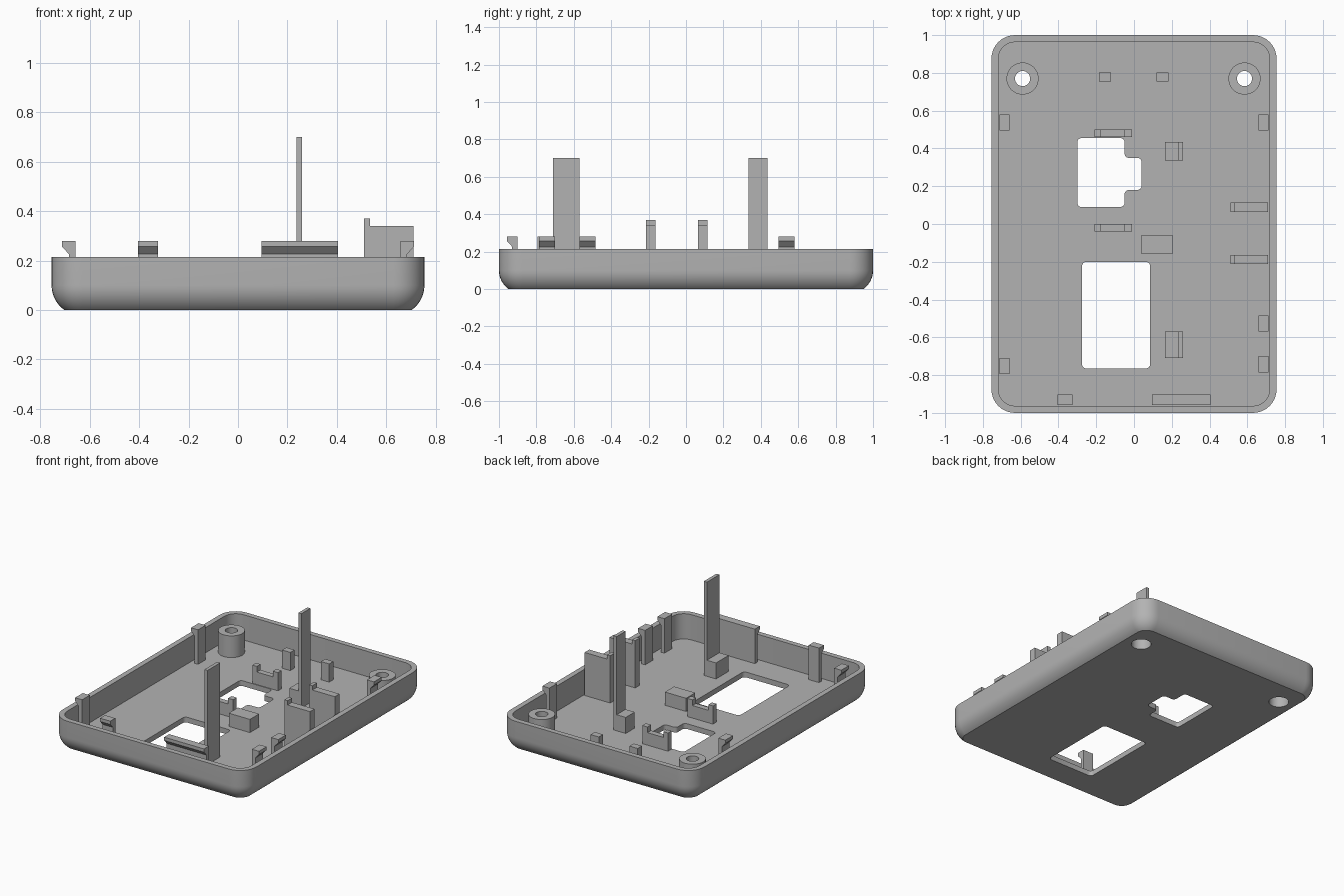
import bpy, bmesh, math
from mathutils import Vector

if "Cube" in bpy.data.objects:
    bpy.data.objects.remove(bpy.data.objects["Cube"])

grey = bpy.data.materials.new("plain_grey")
grey.diffuse_color = (0.45, 0.45, 0.45, 1)
grey.use_nodes = True
grey.node_tree.nodes["Principled BSDF"].inputs["Base Color"].default_value = grey.diffuse_color
FLOOR = 0.037      # top of the floor plate
SINK = 0.02        # parts start inside the floor


def finish(name, bm):
    bmesh.ops.recalc_face_normals(bm, faces=bm.faces)
    mesh = bpy.data.meshes.new(name)
    bm.to_mesh(mesh)
    bm.free()
    mesh.materials.append(grey)
    ob = bpy.data.objects.new(name, mesh)
    bpy.context.collection.objects.link(ob)
    return ob


def smooth(ob):
    bpy.ops.object.select_all(action='DESELECT')
    ob.select_set(True)
    bpy.context.view_layer.objects.active = ob
    bpy.ops.object.shade_smooth_by_angle(angle=math.radians(35))


def rounded(points, r, n=8):
    """Round the corners of a right-angled outline."""
    pts = [Vector(p) for p in points]
    out = []
    for i, p in enumerate(pts):
        a = p + (pts[i - 1] - p).normalized() * r
        b = p + (pts[(i + 1) % len(pts)] - p).normalized() * r
        c = a + b - p
        for k in range(n + 1):
            t = math.pi / 2 * k / n
            out.append(c + (a - c) * math.cos(t) + (b - c) * math.sin(t))
    return out


def rect(x0, x1, y0, y1):
    return [(x0, y0), (x1, y0), (x1, y1), (x0, y1)]


def prism(name, outline, axis, lo, hi):
    """Extrude a 2D outline along x, y or z."""
    place = {'x': lambda u, v, t: (t, u, v),
             'y': lambda u, v, t: (u, t, v),
             'z': lambda u, v, t: (u, v, t)}[axis]
    bm = bmesh.new()
    rings = [[bm.verts.new(place(u, v, t)) for u, v in outline] for t in (lo, hi)]
    n = len(outline)
    for ring in rings:
        bm.faces.new(ring)
    for i in range(n):
        j = (i + 1) % n
        bm.faces.new((rings[0][i], rings[0][j], rings[1][j], rings[1][i]))
    return finish(name, bm)


def box(name, x0, x1, y0, y1, top):
    return prism(name, rect(x0, x1, y0, y1), 'z', SINK, top)


def circle(x, y, r, n=40):
    return [(x + r * math.cos(2 * math.pi * k / n),
             y + r * math.sin(2 * math.pi * k / n)) for k in range(n)]


# tray: (inset, height) profile from the bottom, over the rim, to the floor
R, ZC = 0.123, 0.1
start = math.asin(ZC / R)
profile = [(R - R * math.cos(start * (1 - k / 8)),
            ZC - R * math.sin(start * (1 - k / 8))) for k in range(9)]
profile[0] = (profile[0][0], 0)
profile += [(0, 0.215), (0.037, 0.215), (0.037, FLOOR)]
bm = bmesh.new()
rings = []
for inset, z in profile:
    w, d = 0.755 - inset, 1.0 - inset
    rings.append([bm.verts.new((p.x, p.y, z))
                  for p in rounded(rect(-w, w, -d, d), 0.125 - inset)])
for a, b in zip(rings, rings[1:]):
    for i in range(len(a)):
        j = (i + 1) % len(a)
        bm.faces.new((a[i], a[j], b[j], b[i]))
bm.faces.new(rings[0])
bm.faces.new(rings[-1])
tray = finish("tray", bm)

# openings in the floor
notched = [(-0.30, 0.09), (-0.05, 0.09), (-0.05, 0.18), (0.04, 0.18),
           (0.04, 0.35), (-0.05, 0.35), (-0.05, 0.455), (-0.30, 0.455)]
BOSSES = [(-0.59, 0.77), (0.585, 0.77)]
outlines = [rounded(notched, 0.022, 4),
            rounded(rect(-0.275, 0.085, -0.765, -0.20), 0.022, 4)]
outlines += [circle(x, y, 0.065) for x, y in BOSSES]
bpy.context.view_layer.objects.active = tray
for outline in outlines:
    cutter = prism("cutter", outline, 'z', -0.1, 0.1)
    cutter.hide_render = True
    mod = tray.modifiers.new("cut", 'BOOLEAN')
    mod.operation, mod.solver, mod.object = 'DIFFERENCE', 'EXACT', cutter
    bpy.ops.object.modifier_apply(modifier=mod.name)
    bpy.data.objects.remove(cutter)
smooth(tray)

# screw bosses, counterbored from below
for x, y in BOSSES:
    bm = bmesh.new()
    section = [(0.085, SINK), (0.085, 0.19), (0.04, 0.19),
               (0.04, 0.09), (0.065, 0.09), (0.065, SINK)]
    loops = [[bm.verts.new((px, py, z)) for px, py in circle(x, y, r)]
             for r, z in section]
    for a, b in zip(loops, loops[1:] + loops[:1]):
        for i in range(40):
            j = (i + 1) % 40
            bm.faces.new((a[i], a[j], b[j], b[i]))
    smooth(finish("screw_boss", bm))


# snap hooks: outline in (outward distance, height)
def hook(edge):
    return [(edge - 0.055, SINK), (edge - 0.028, SINK), (edge - 0.028, 0.226),
            (edge, 0.257), (edge, 0.28), (edge - 0.055, 0.28)]


for side, spans in ((-1, ((0.495, 0.58), (-0.795, -0.71))),
                    (1, ((0.495, 0.58), (-0.57, -0.485), (-0.785, -0.70)))):
    for lo, hi in spans:
        prism("side_snap_hook", [(side * d, z) for d, z in hook(0.713)], 'y', lo, hi)
for lo, hi in ((-0.405, -0.325), (0.095, 0.405)):
    prism("front_snap_hook", [(-d, z) for d, z in hook(0.957)], 'x', lo, hi)

# tall blades with a foot block beside each
for y0, y1 in ((-0.71, -0.57), (0.335, 0.435)):
    box("tall_blade", 0.236, 0.26, y0, y1, 0.70)
    box("blade_foot", 0.165, 0.236, y0, y1, 0.15)

# stepped ribs on the right wall
for y0, y1 in ((0.063, 0.115), (-0.213, -0.163)):
    prism("stepped_rib", [(0.51, SINK), (0.71, SINK), (0.71, 0.34), (0.535, 0.34),
                          (0.535, 0.37), (0.51, 0.37)], 'y', y0, y1)

# cradles either side of the notched opening
for y0, y1 in ((0.46, 0.50), (-0.04, 0.0)):
    prism("cradle", [(-0.21, SINK), (-0.01, SINK), (-0.01, 0.165), (-0.05, 0.165),
                     (-0.05, 0.125), (-0.175, 0.125), (-0.175, 0.165),
                     (-0.21, 0.165)], 'y', y0, y1)

# support block and small back posts
box("support_block", 0.04, 0.205, -0.16, -0.058, 0.13)
for x in (-0.153, 0.15):
    box("back_post", x - 0.032, x + 0.032, 0.755, 0.802, 0.165)
